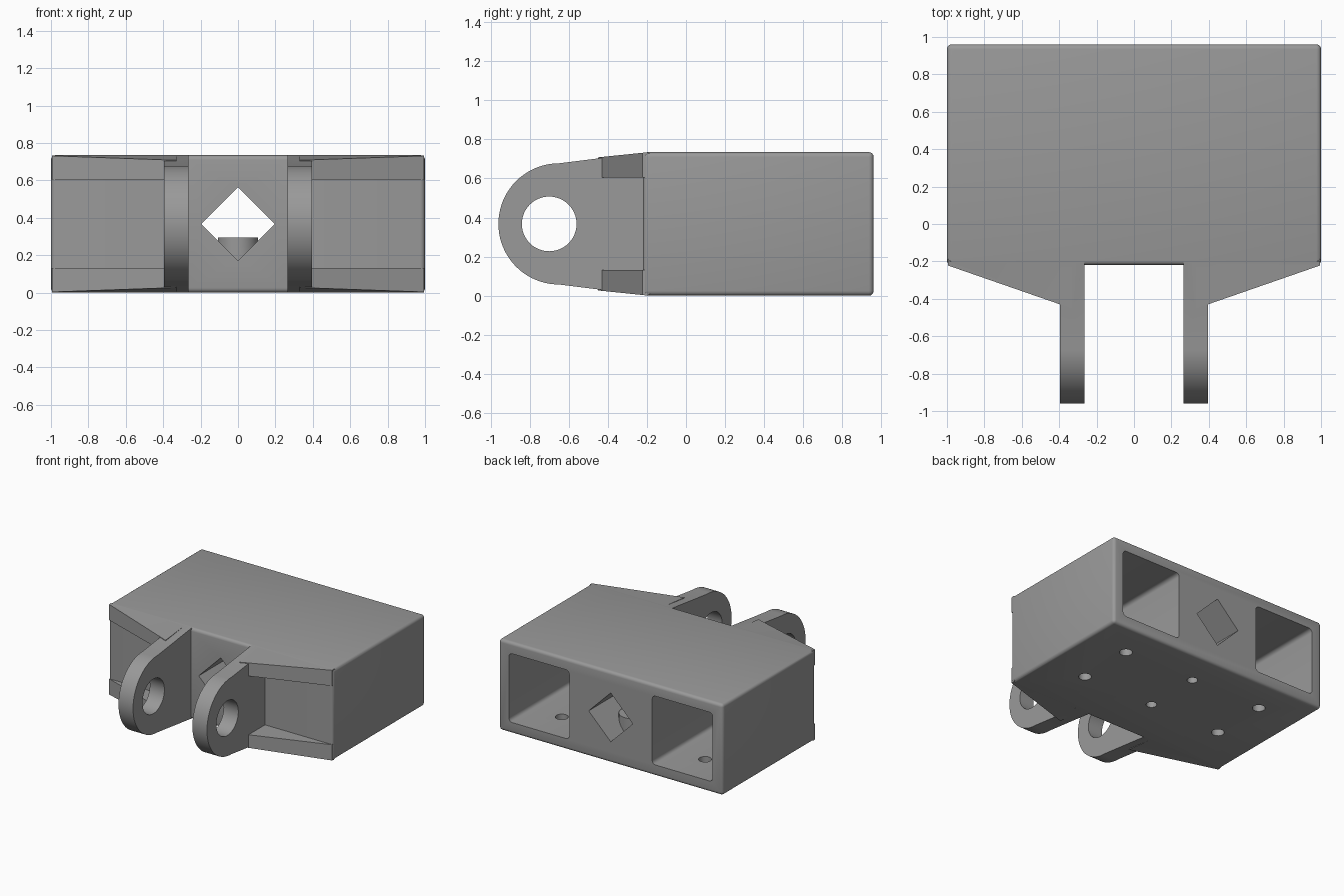
import bpy, bmesh, math
from mathutils import Vector

if "Cube" in bpy.data.objects:
    bpy.data.objects.remove(bpy.data.objects["Cube"])

ZC = 0.3675  # mid height

gray = bpy.data.materials.new("plain gray")
gray.diffuse_color = (0.32, 0.32, 0.32, 1)
gray.use_nodes = True
gray.node_tree.nodes["Principled BSDF"].inputs["Base Color"].default_value = gray.diffuse_color


def add_object(name, bm):
    bmesh.ops.recalc_face_normals(bm, faces=bm.faces)
    mesh = bpy.data.meshes.new(name)
    bm.to_mesh(mesh)
    bm.free()
    mesh.materials.append(gray)
    ob = bpy.data.objects.new(name, mesh)
    bpy.context.collection.objects.link(ob)
    return ob


def prism(points, direction):
    """Extrude a closed outline of 3D points along a direction."""
    bm = bmesh.new()
    face = bm.faces.new([bm.verts.new(p) for p in points])
    new = bmesh.ops.extrude_face_region(bm, geom=[face])["geom"]
    bmesh.ops.translate(bm, vec=direction,
                        verts=[v for v in new if isinstance(v, bmesh.types.BMVert)])
    return bm


def box(x0, x1, y0, y1, z0, z1):
    return prism([(x0, y0, z0), (x1, y0, z0), (x1, y1, z0), (x0, y1, z0)], (0, 0, z1 - z0))


def bevel(bm, edges, size, segments=4):
    bmesh.ops.bevel(bm, geom=edges, offset=size, segments=segments, profile=0.5,
                    affect='EDGES')


def post(x, y, r, z0, z1, n=32):
    ring = [(x + r * math.cos(2 * math.pi * i / n),
             y + r * math.sin(2 * math.pi * i / n), z0) for i in range(n)]
    return prism(ring, (0, 0, z1 - z0))


def combine(target, bm, name, operation):
    """Boolean a part into the target and remove the helper."""
    part = add_object(name, bm)
    part.hide_render = True
    mod = target.modifiers.new(name, 'BOOLEAN')
    mod.operation = operation
    mod.solver = 'EXACT'
    mod.object = part
    bpy.context.view_layer.objects.active = target
    bpy.ops.object.modifier_apply(modifier=mod.name)
    bpy.data.objects.remove(part)


# Rounded main block
bm = box(-1, 1, -0.22, 0.96, 0, 2 * ZC)
bevel(bm, bm.edges[:], 0.025)
bracket = add_object("hinge_block", bm)

# Hinge lug side outline: round nose, tapering flanks
arc = [(-0.65 - 0.31 * math.sin(a), ZC + 0.31 * math.cos(a))
       for a in (math.pi * i / 40 for i in range(41))]
outline = [(-0.15, 0.72), (-0.2, 0.734)] + arc + [(-0.2, 0.001), (-0.15, 0.015)]

for s in (-1, 1):
    # Lug
    combine(bracket, prism([(s * 0.265, y, z) for y, z in outline], (s * 0.13, 0, 0)),
            "lug", 'UNION')
    # Upper and lower gusset plates, cut diagonally in plan
    for up in (-1, 1):
        section = [(-0.45, 0.237), (-0.45, 0.3405), (-0.2, 0.3662), (-0.17, 0.35), (-0.17, 0.237)]
        bm = prism([(s * 0.33, y, ZC + up * z) for y, z in section], (s * 0.665, 0, 0))
        bmesh.ops.bisect_plane(bm, geom=bm.verts[:] + bm.edges[:] + bm.faces[:],
                               plane_co=(s, -0.22, 0), plane_no=(s * 0.21, -0.605, 0),
                               clear_outer=True)
        bmesh.ops.holes_fill(bm, edges=[e for e in bm.edges if e.is_boundary])
        combine(bracket, bm, "gusset", 'UNION')
    # Rear pocket with rounded corners
    bm = box(min(s * 0.37, s * 0.91), max(s * 0.37, s * 0.91), -0.12, 1.1, 0.09, 0.645)
    along = [e for e in bm.edges
             if abs((e.verts[0].co - e.verts[1].co).normalized().y) > 0.9]
    bevel(bm, along, 0.03)
    combine(bracket, bm, "pocket_cutter", 'DIFFERENCE')

# Pin hole through both lugs
n = 48
ring = [(-0.6, -0.70 + 0.14 * math.cos(2 * math.pi * i / n),
         ZC + 0.14 * math.sin(2 * math.pi * i / n)) for i in range(n)]
combine(bracket, prism(ring, (1.2, 0, 0)), "pin_cutter", 'DIFFERENCE')

# Diamond channel from front to back
d = 0.197
combine(bracket, prism([(d, -0.5, ZC), (0, -0.5, ZC + d), (-d, -0.5, ZC), (0, -0.5, ZC - d)],
                       (0, 2, 0)), "diamond_cutter", 'DIFFERENCE')

# Screw bosses in the channel, and screw holes from below
for y in (0.2, 0.67):
    combine(bracket, post(0, y, 0.108, 0.1, 0.295), "boss", 'UNION')
    combine(bracket, post(0, y, 0.04, -0.1, 0.25, 24), "screw_cutter", 'DIFFERENCE')
    for x in (-0.64, 0.64):
        combine(bracket, post(x, y, 0.048, -0.1, 0.2, 24), "bolt_cutter", 'DIFFERENCE')

# Smooth rounded parts, keep edges sharp
bpy.ops.object.select_all(action='DESELECT')
bracket.select_set(True)
bpy.context.view_layer.objects.active = bracket
bpy.ops.object.shade_smooth_by_angle(angle=math.radians(30))
